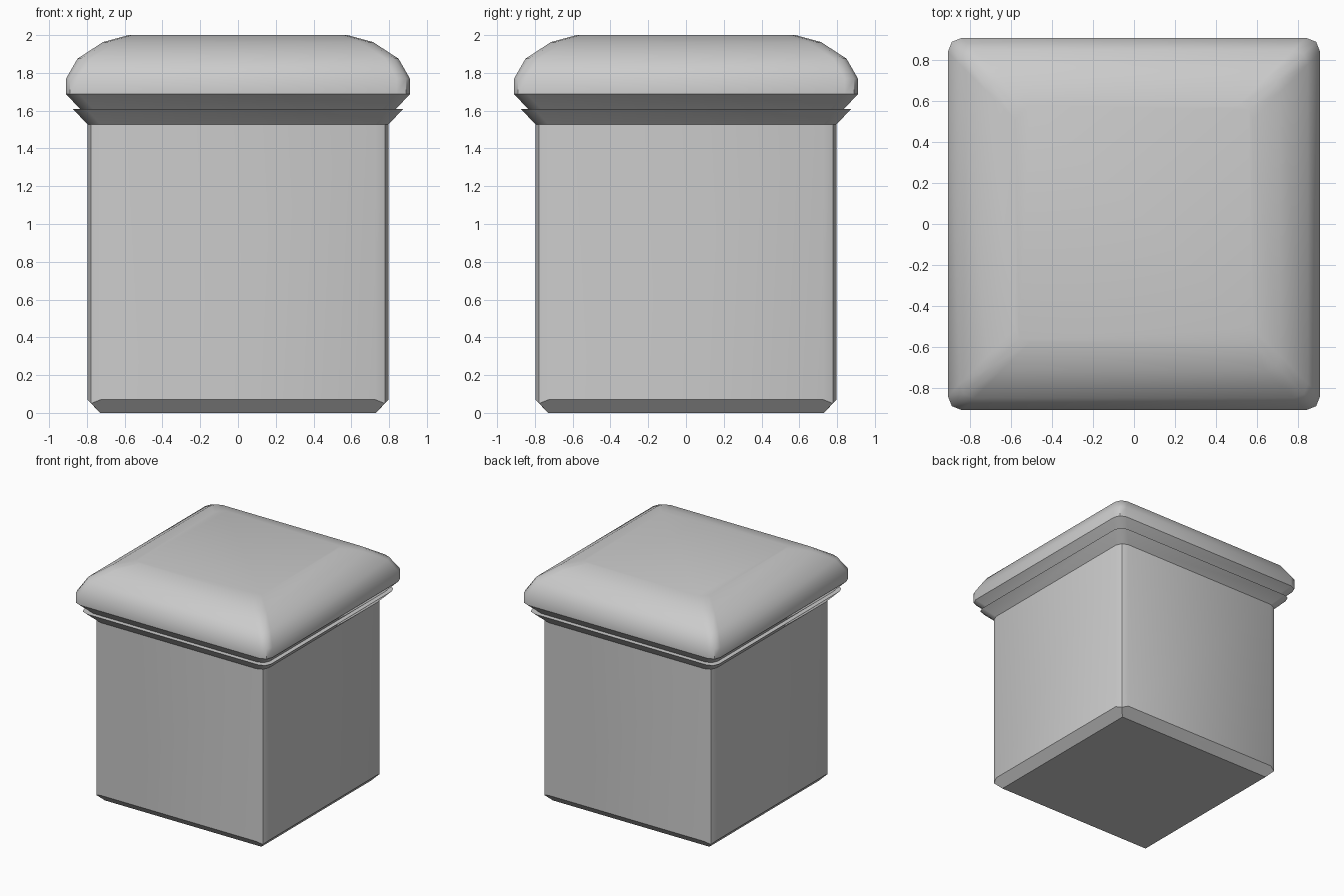
import bpy, bmesh, math

if "Cube" in bpy.data.objects:
    bpy.data.objects.remove(bpy.data.objects["Cube"])


def ring(bm, half, z, r=0.07, inset=0.02, mid_z=None):
    """Square section whose corners are softened by a three-point bend."""
    corner = [(half, half - r, z),
              (half - inset, half - inset, z if mid_z is None else mid_z),
              (half - r, half, z)]
    verts = []
    for k in range(4):
        c, s = round(math.cos(k * math.pi / 2)), round(math.sin(k * math.pi / 2))
        verts += [bm.verts.new((c * x - s * y, s * x + c * y, h)) for x, y, h in corner]
    return verts


def loft(name, sections, cap_bottom=False, cap_top=False):
    bm = bmesh.new()
    rings = [ring(bm, **s) for s in sections]
    for a, b in zip(rings, rings[1:]):
        for i in range(len(a)):
            j = (i + 1) % len(a)
            bm.faces.new((a[i], a[j], b[j], b[i]))
    if cap_bottom:
        bm.faces.new(rings[0][::-1])
    if cap_top:
        bm.faces.new(rings[-1])
    bmesh.ops.remove_doubles(bm, verts=bm.verts, dist=0.0005)
    bmesh.ops.recalc_face_normals(bm, faces=bm.faces)
    mesh = bpy.data.meshes.new(name)
    bm.to_mesh(mesh)
    bm.free()
    obj = bpy.data.objects.new(name, mesh)
    bpy.context.collection.objects.link(obj)
    bpy.ops.object.select_all(action='DESELECT')
    obj.select_set(True)
    bpy.context.view_layer.objects.active = obj
    bpy.ops.object.shade_smooth_by_angle(angle=math.radians(38))
    return obj


# Body: bevelled foot, straight sides, flared collar and its narrow ledge
loft("body", [
    dict(half=0.73, z=0.0, r=0.0, inset=0.0),
    dict(half=0.797, z=0.07, mid_z=0.05),
    dict(half=0.797, z=1.527),
    dict(half=0.873, z=1.608),
    dict(half=0.835, z=1.608),
], cap_bottom=True)

# Lid: flared underside, short upright rim and domed cushion top
loft("lid", [
    dict(half=0.835, z=1.608),
    dict(half=0.91, z=1.687),
    dict(half=0.91, z=1.77),
    dict(half=0.85, z=1.875),
    dict(half=0.715, z=1.963),
    dict(half=0.58, z=2.0),
], cap_top=True)
